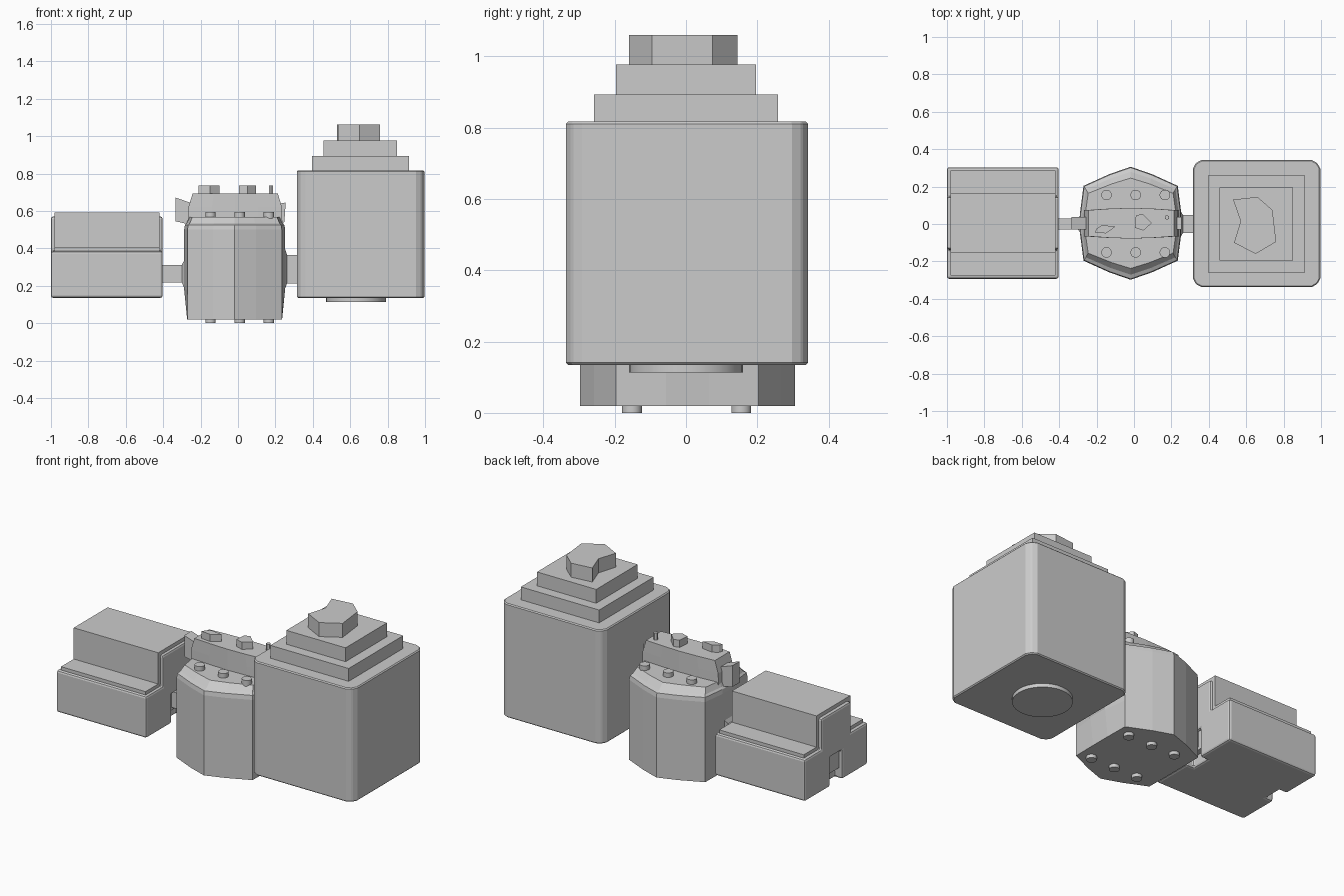
import bpy, bmesh, math
from mathutils import Matrix

if "Cube" in bpy.data.objects:
    bpy.data.objects.remove(bpy.data.objects["Cube"])


def finish(bm, name, smooth=False):
    bmesh.ops.recalc_face_normals(bm, faces=bm.faces)
    me = bpy.data.meshes.new(name)
    bm.to_mesh(me)
    bm.free()
    ob = bpy.data.objects.new(name, me)
    bpy.context.collection.objects.link(ob)
    if smooth:
        bpy.ops.object.select_all(action='DESELECT')
        ob.select_set(True)
        bpy.context.view_layer.objects.active = ob
        bpy.ops.object.shade_smooth_by_angle(angle=math.radians(30))
    return ob


def loft(name, rings):
    """Closed skin through rings of 3D points."""
    bm = bmesh.new()
    rows = [[bm.verts.new(p) for p in r] for r in rings]
    n = len(rows[0])
    for a, b in zip(rows, rows[1:]):
        for i in range(n):
            j = (i + 1) % n
            bm.faces.new((a[i], a[j], b[j], b[i]))
    bm.faces.new(rows[0])
    bm.faces.new(rows[-1])
    return finish(bm, name)


def prism(name, pts, z0, z1):
    return loft(name, [[(x, y, z) for x, y in pts] for z in (z0, z1)])


def box(name, x0, x1, y0, y1, z0, z1):
    return prism(name, [(x0, y0), (x1, y0), (x1, y1), (x0, y1)], z0, z1)


def disc(name, x, y, r, z0, z1, n=24):
    bm = bmesh.new()
    bmesh.ops.create_cone(bm, cap_ends=True, segments=n, radius1=r, radius2=r,
                          depth=z1 - z0,
                          matrix=Matrix.Translation((x, y, (z0 + z1) / 2)))
    return finish(bm, name, True)


def bevel(ob, width, segments=1):
    m = ob.modifiers.new("bevel", 'BEVEL')
    m.width, m.segments = width, segments
    m.limit_method = 'ANGLE'


def tee(name, x0, x1, w, zb, zs, wt, zt):
    """Inverted T section in the yz plane, run along x."""
    sec = [(-w, zb), (w, zb), (w, zs), (wt, zs), (wt, zt), (-wt, zt), (-wt, zs), (-w, zs)]
    return loft(name, [[(x, y + 0.005, z) for y, z in sec] for x in (x0, x1)])


# Left unit: outer shell with end slots, and inner raised core
shell = tee("left_shell", -1.0, -0.403, 0.298, 0.135, 0.385, 0.14, 0.57)
for i, x in enumerate((-1.0, -0.403)):
    cutter = box(f"slot_cutter_{i}", x - 0.05, x + 0.05, -0.05, 0.06, 0.1, 0.31)
    cutter.hide_render = True
    cutter.hide_viewport = True
    cutter.display_type = 'WIRE'
    m = shell.modifiers.new("slot", 'BOOLEAN')
    m.object, m.operation, m.solver = cutter, 'DIFFERENCE', 'EXACT'
bevel(shell, 0.012, 2)
tee("left_core", -0.98, -0.42, 0.28, 0.2, 0.405, 0.16, 0.592)

# Middle body: faceted plan outline with sloped shoulder
CX = -0.018
quarter = [(0.27, 0.06), (0.252, 0.2), (0.115, 0.262), (0.0, 0.302)]
plan = quarter + [(-x, y) for x, y in quarter[-2::-1]]
plan += [(x, -y) for x, y in plan[::-1] if abs(x) > 1e-6 or y > 0]


def ring(sx, sy, z, bulge=1.0):
    return [(CX + x * sx * (bulge if abs(y) < 0.1 else 1), y * sy + 0.004, z) for x, y in plan]


loft("middle_body", [ring(1, 1, 0.02, 0.94), ring(1, 1, 0.18), ring(1, 1, 0.5),
                     ring(0.985, 0.985, 0.525), ring(0.95, 0.91, 0.535),
                     ring(0.9, 0.8, 0.567)])

# Studs above and below the middle body
for i in range(3):
    for j, y in enumerate((-0.152, 0.155)):
        x = -0.147 + 0.156 * i
        disc(f"top_stud_{i}{j}", x, y, 0.028, 0.55, 0.594)
        disc(f"foot_stud_{i}{j}", x, y, 0.028, 0.0, 0.03)

# Raised bar with slightly bowed sides
half = [(-1, 0.07), (-0.5, 0.078), (0, 0.082), (0.5, 0.078), (1, 0.07)]
bar = half + [(x, -y) for x, y in half[::-1]]
loft("top_bar", [[(-0.015 + x * r, y + 0.004, z) for x, y in bar]
                 for r, z in ((0.252, 0.53), (0.25, 0.62), (0.228, 0.692))])

# Irregular bosses on the bar
prism("bar_boss_left", [(-0.21, -0.045), (-0.15, -0.05), (-0.1, -0.015), (-0.17, -0.005), (-0.2, -0.025)], 0.68, 0.735)
prism("bar_boss_middle", [(0.005, -0.02), (0.05, -0.035), (0.095, 0.005), (0.045, 0.055), (0.01, 0.045)], 0.68, 0.735)
disc("bar_boss_right", 0.176, 0.035, 0.013, 0.68, 0.735, 6)

# End tabs of the bar
for name, tab in (("left_tab", [(-0.335, 0.545), (-0.23, 0.52), (-0.23, 0.635), (-0.335, 0.672)]),
                  ("right_tab", [(0.2, 0.53), (0.248, 0.54), (0.255, 0.645), (0.2, 0.635)])):
    loft(name, [[(x, y, z) for x, z in tab] for y in (-0.03, 0.038)])


# Flared connectors between the units
def link(name, stations):
    loft(name, [[(x, -w, a), (x, w, a), (x, w, b), (x, -w, b)] for x, w, a, b in stations])


link("left_link", [(-0.43, 0.029, 0.217, 0.312), (-0.3, 0.029, 0.217, 0.312),
                   (-0.285, 0.05, 0.18, 0.34), (-0.25, 0.13, 0.15, 0.45)])
link("right_link", [(0.33, 0.047, 0.212, 0.365), (0.262, 0.047, 0.212, 0.365),
                    (0.25, 0.07, 0.18, 0.4), (0.22, 0.13, 0.15, 0.45)])

# Right tower: main block with softened upright corners
c, k = 0.045, 0.016
corner = [(0, c), (k, k), (c, 0)]
x0, x1, y0, y1 = 0.315, 0.996, -0.337, 0.342
block = [(x0 + a, y0 + b) for a, b in corner] + [(x1 - a, y0 + b) for a, b in corner[::-1]]
block += [(x1 - a, y1 - b) for a, b in corner] + [(x0 + a, y1 - b) for a, b in corner[::-1]]
bevel(prism("tower_block", block, 0.135, 0.817), 0.006)

# Stepped roof, faceted cap and base disc
box("tower_step_lower", 0.395, 0.914, -0.258, 0.258, 0.81, 0.894)
box("tower_step_upper", 0.458, 0.85, -0.196, 0.196, 0.89, 0.977)
prism("tower_cap", [(0.53, 0.13), (0.66, 0.145), (0.74, 0.075), (0.76, -0.095),
                    (0.65, -0.16), (0.535, -0.1), (0.57, 0.015)], 0.97, 1.061)
disc("tower_base_disc", 0.63, 0.0, 0.16, 0.113, 0.15, 32)
